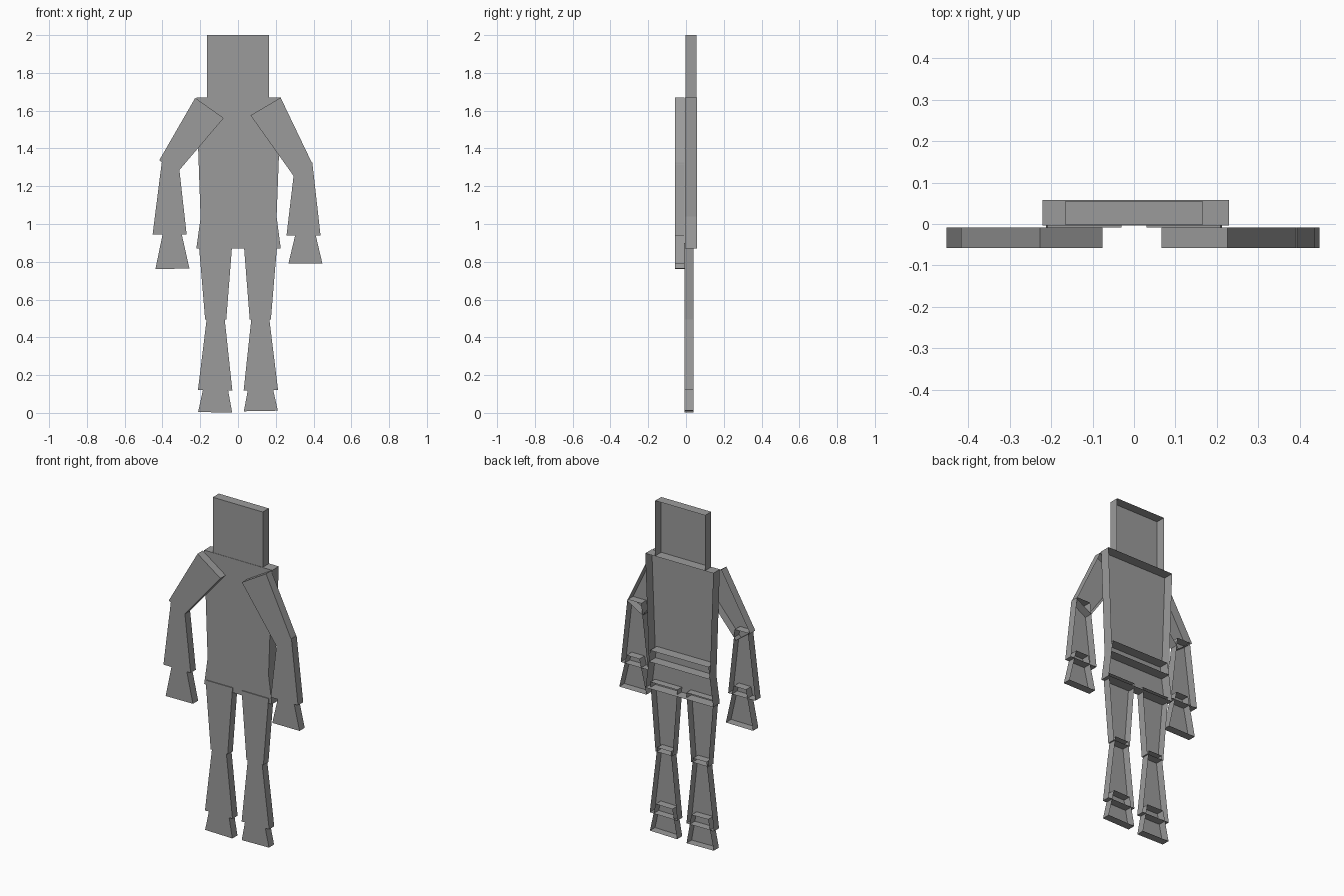
import bpy
import bmesh
from mathutils import Vector

if "Cube" in bpy.data.objects:
    bpy.data.objects.remove(bpy.data.objects["Cube"])

GREY = (0.33, 0.33, 0.33, 1.0)
grey = bpy.data.materials.new("plain_grey")
grey.use_nodes = True
grey.diffuse_color = GREY
grey.node_tree.nodes["Principled BSDF"].inputs["Base Color"].default_value = GREY

# Depth ranges (front y, back y)
ARM = (-0.058, -0.009)
LEG = (-0.009, 0.039)
BODY = (-0.004, 0.058)
HEAD = (-0.002, 0.055)


def shell(name, top, bottom, top_width, bottom_width, depth):
    """Tapered box open at the back; top and bottom are (x, z) end centres."""
    top, bottom = Vector(top), Vector(bottom)
    axis = (bottom - top).normalized()
    side = Vector((-axis.y, axis.x))
    outline = [top - side * top_width / 2, bottom - side * bottom_width / 2,
               bottom + side * bottom_width / 2, top + side * top_width / 2]
    bm = bmesh.new()
    front = [bm.verts.new((p.x, depth[0], p.y)) for p in outline]
    back = [bm.verts.new((p.x, depth[1], p.y)) for p in outline]
    bm.faces.new(front)
    for i in range(4):
        j = (i + 1) % 4
        bm.faces.new((front[j], front[i], back[i], back[j]))
    mesh = bpy.data.meshes.new(name)
    bm.to_mesh(mesh)
    bm.free()
    mesh.materials.append(grey)
    obj = bpy.data.objects.new(name, mesh)
    bpy.context.collection.objects.link(obj)


# Head and body
shell("head", (0, 2.0), (0, 1.67), 0.33, 0.33, HEAD)
shell("torso", (0.004, 1.67), (0.003, 1.03), 0.449, 0.402, BODY)
shell("hips", (0.004, 1.10), (0.003, 0.87), 0.385, 0.447, BODY)

# Left arm
shell("left_upper_arm", (0.146, 1.622), (0.344, 1.286), 0.185, 0.118, ARM)
shell("left_forearm", (0.348, 1.325), (0.347, 0.94), 0.091, 0.18, ARM)
shell("left_hand", (0.357, 0.99), (0.357, 0.79), 0.085, 0.18, ARM)

# Right arm, posed slightly differently
shell("right_upper_arm", (-0.151, 1.614), (-0.37, 1.304), 0.185, 0.115, ARM)
shell("right_forearm", (-0.359, 1.335), (-0.362, 0.945), 0.087, 0.18, ARM)
shell("right_hand", (-0.349, 0.995), (-0.347, 0.763), 0.08, 0.18, ARM)

# Legs
for label, s, sole in (("left", 1, 0.01), ("right", -1, 0.003)):
    shell(label + "_thigh", (s * 0.119, 0.9), (s * 0.118, 0.495), 0.178, 0.112, LEG)
    shell(label + "_shin", (s * 0.118, 0.52), (s * 0.121, 0.12), 0.09, 0.182, LEG)
    shell(label + "_foot", (s * 0.118, 0.18), (s * 0.121, sole), 0.11, 0.18, LEG)
